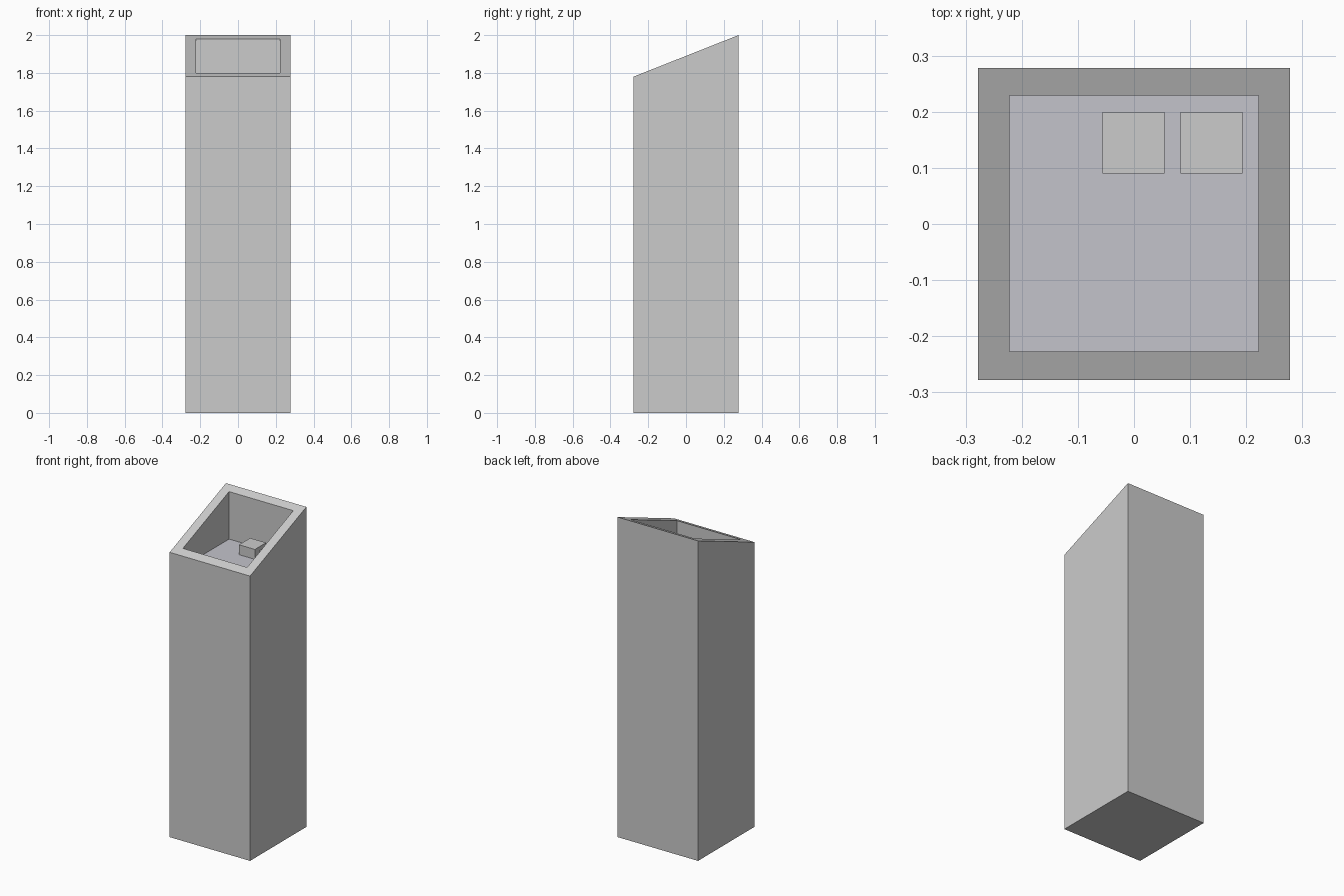
import bpy, bmesh

if "Cube" in bpy.data.objects:
    bpy.data.objects.remove(bpy.data.objects["Cube"])

W = 0.278                       # outer half width
IX, IY0, IY1 = 0.222, -0.227, 0.229   # recess opening
FLOOR = 1.684                   # recess floor height


def slope(y):
    """Height of the slanted top at depth y."""
    return 1.78 + (y + W) / (2 * W) * 0.22


def make_object(name, bm):
    bmesh.ops.recalc_face_normals(bm, faces=bm.faces)
    mesh = bpy.data.meshes.new(name)
    bm.to_mesh(mesh)
    bm.free()
    obj = bpy.data.objects.new(name, mesh)
    bpy.context.collection.objects.link(obj)
    return obj


def ring(bm, hx, y0, y1, height):
    pts = [(-hx, y0), (hx, y0), (hx, y1), (-hx, y1)]
    return [bm.verts.new((x, y, height(y))) for x, y in pts]


def box(name, x0, x1, y0, y1, z0, z1):
    bm = bmesh.new()
    bmesh.ops.create_cube(bm, size=1)
    for v in bm.verts:
        v.co = (x1 if v.co.x > 0 else x0,
                y1 if v.co.y > 0 else y0,
                z1 if v.co.z > 0 else z0)
    return make_object(name, bm)


# Pillar: outer wall, slanted rim, recess walls and recess floor
bm = bmesh.new()
rings = [ring(bm, W, -W, W, lambda y: 0),
         ring(bm, W, -W, W, slope),
         ring(bm, IX, IY0, IY1, slope),
         ring(bm, IX, IY0, IY1, lambda y: FLOOR)]
for a, b in zip(rings, rings[1:]):
    for i in range(4):
        j = (i + 1) % 4
        bm.faces.new((a[i], a[j], b[j], b[i]))
bm.faces.new(rings[0])
recess_floor = bm.faces.new(rings[3])
recess_floor.material_index = 1
pillar = make_object("pillar", bm)

# Blue-grey recess floor, plain grey elsewhere
for name, color in (("grey", (0.8, 0.8, 0.8, 1)),
                    ("blue_grey", (0.55, 0.55, 0.6, 1))):
    mat = bpy.data.materials.new(name)
    mat.diffuse_color = color
    mat.use_nodes = True
    mat.node_tree.nodes["Principled BSDF"].inputs["Base Color"].default_value = mat.diffuse_color
    pillar.data.materials.append(mat)

# Two buttons on the recess floor
for name, cx in (("button_middle", -0.001), ("button_right", 0.138)):
    box(name, cx - 0.055, cx + 0.055, 0.09, 0.2, FLOOR, FLOOR + 0.062)
